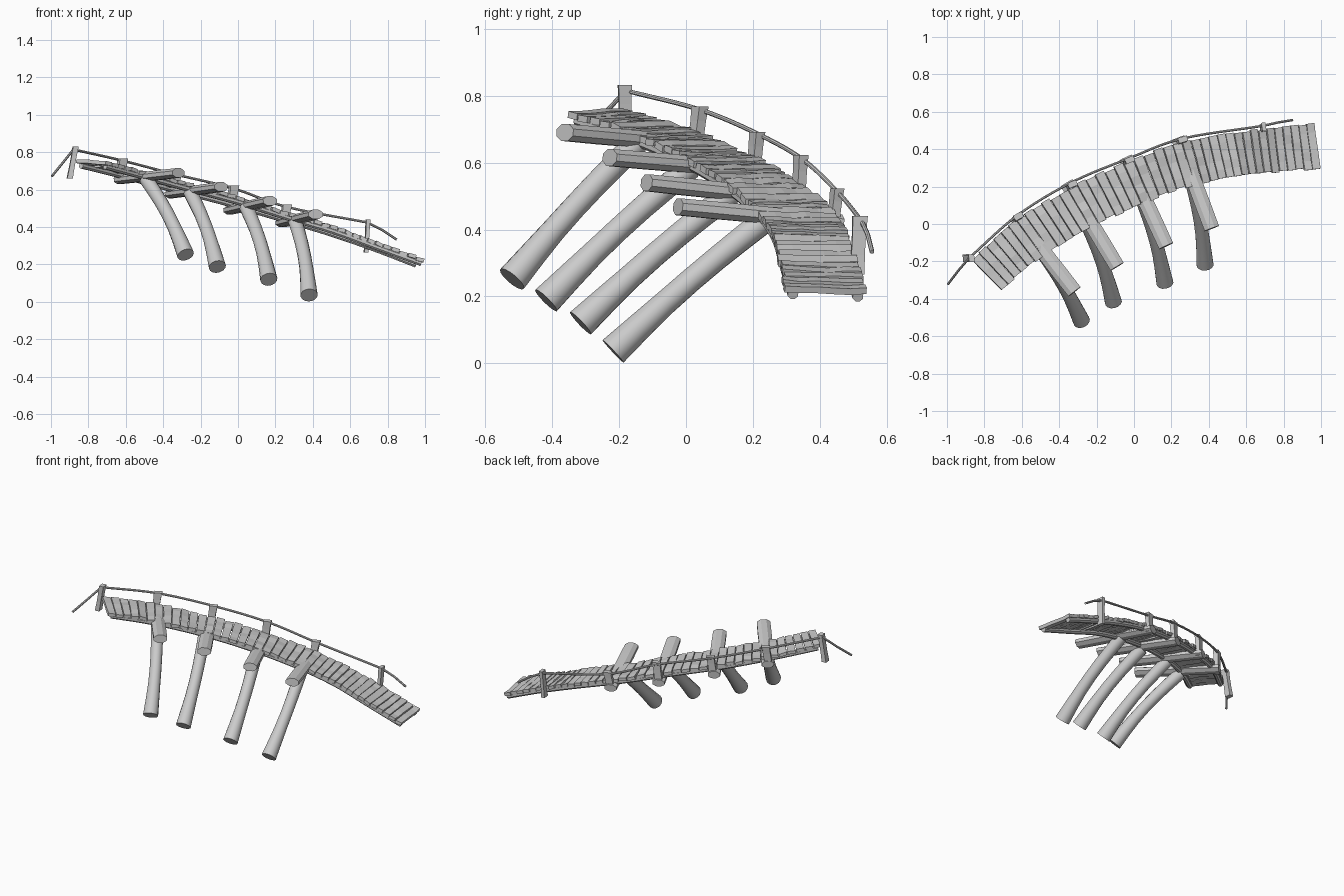
import bpy, bmesh, math, random
from mathutils import Vector as V

if "Cube" in bpy.data.objects:
    bpy.data.objects.remove(bpy.data.objects["Cube"])

random.seed(4)
UP = V((0, 0, 1))


def loft(name, rings_list, smooth=False):
    """Skin one or more lists of rings into a capped mesh object."""
    bm = bmesh.new()
    for rings in rings_list:
        vs = [[bm.verts.new(p) for p in r] for r in rings]
        n = len(vs[0])
        for a, b in zip(vs, vs[1:]):
            for i in range(n):
                bm.faces.new((a[i], a[(i + 1) % n], b[(i + 1) % n], b[i]))
        bm.faces.new(vs[0][::-1])
        bm.faces.new(vs[-1])
    bmesh.ops.recalc_face_normals(bm, faces=bm.faces)
    me = bpy.data.meshes.new(name)
    bm.to_mesh(me)
    bm.free()
    ob = bpy.data.objects.new(name, me)
    bpy.context.collection.objects.link(ob)
    if smooth:
        bpy.ops.object.select_all(action='DESELECT')
        ob.select_set(True)
        bpy.context.view_layer.objects.active = ob
        bpy.ops.object.shade_smooth_by_angle(angle=math.radians(40))
    return ob


def spline(pts, t):
    """Catmull-Rom point at t in 0..1."""
    n = len(pts) - 1
    i = min(int(t * n), n - 1)
    u = t * n - i
    b, c = pts[i], pts[i + 1]
    a = pts[i - 1] if i else 2 * b - c
    d = pts[i + 2] if i + 2 <= n else 2 * c - b
    return 0.5 * (2 * b + (c - a) * u + (2 * a - 5 * b + 4 * c - d) * u * u
                  + (3 * b - a - 3 * c + d) * u ** 3)


def tube(path, radii, sides, flat=1.0):
    """Rings along a path; flat squashes the height of the section."""
    rings = []
    for i, p in enumerate(path):
        d = (path[min(i + 1, len(path) - 1)] - path[max(i - 1, 0)]).normalized()
        s = d.cross(UP).normalized()
        h = s.cross(d)
        ring = []
        for k in range(sides):
            a = 2 * math.pi * (k + 0.5) / sides
            ring.append(p + s * math.cos(a) * radii[i] + h * math.sin(a) * radii[i] * flat)
        rings.append(ring)
    return rings


# deck edges: matching inner and outer points
inner = [V(p) for p in [(-.71, -.35, .757), (-.50, -.18, .70), (-.26, -.03, .635), (0, .09, .565),
                        (.27, .195, .48), (.52, .25, .405), (.75, .275, .32), (1.0, .30, .23)]]
outer = [V(p) for p in [(-.87, -.19, .762), (-.64, .01, .705), (-.38, .17, .635), (-.10, .305, .565),
                        (.20, .42, .48), (.47, .48, .40), (.72, .51, .315), (.965, .54, .22)]]


def deck(t, w):
    return spline(inner, t).lerp(spline(outer, t), w)


# planks, slightly bent and uneven
COUNT = 40
planks = []
for i in range(COUNT):
    t0, t1 = (i + 0.05) / COUNT, (i + 0.95) / COUNT
    e0, e1 = random.uniform(-.03, .03), 1 + random.uniform(-.03, .03)
    tilt = random.uniform(-.004, .004)
    rings = []
    for k in range(6):
        w = e0 + (e1 - e0) * k / 5
        a, b = deck(t0, w), deck(t1, w)
        j = random.uniform(-.003, .003)
        n = (b - a).cross(deck(t0, 1) - deck(t0, 0)).normalized()
        a = a + n * (j + tilt)
        b = b + n * (j - tilt)
        rings.append([a, b, b - n * .02, a - n * .02])
    planks.append(rings)
loft("deck_planks", planks)

# long stringers under both deck edges
for name, w in (("inner_stringer", .09), ("outer_stringer", .9)):
    path = [deck(.01 + .98 * i / 28, w) - UP * .028 for i in range(29)]
    loft(name, [tube(path, [.017] * 29, 8)], True)

# cross beams: near end, far end
beams = [((-.318, -.362, .69), (-.635, .045, .653)), ((-.09, -.228, .615), (-.36, .22, .577)),
         ((.172, -.118, .54), (-.045, .355, .49)), ((.416, -.024, .468), (.235, .46, .422))]
# stilts: foot, head
stilts = [((-.28, -.52, .252), (-.49, -.15, .655)), ((-.11, -.418, .188), (-.255, .01, .585)),
          ((.165, -.315, .12), (.045, .13, .505)), ((.38, -.218, .036), (.305, .245, .435))]
for i, (a, b) in enumerate(beams):
    a, b = V(a), V(b)
    path = [a.lerp(b, k / 4) for k in range(5)]
    loft(f"cross_beam_{i + 1}", [tube(path, [.044, .045, .044, .042, .04], 8, .62)])
for i, (a, b) in enumerate(stilts):
    a, b = V(a), V(b)
    bow = V((.012, 0, .012))
    path = [a.lerp(b, k / 6) + bow * math.sin(math.pi * k / 6) for k in range(7)]
    loft(f"stilt_{i + 1}", [tube(path, [.046, .041, .037, .036, .036, .037, .038], 14)], True)

# railing posts: bottom, top, width along deck, depth, turn
posts = [((-.90, -.182, .66), (-.868, -.183, .832), .03, .04, .1),
         ((-.63, .025, .635), (-.617, .042, .768), .05, .032, .5),
         ((-.345, .20, .56), (-.328, .213, .692), .05, .03, .45),
         ((-.038, .335, .475), (-.022, .343, .622), .05, .03, .4),
         ((.243, .437, .405), (.262, .452, .522), .05, .03, .3),
         ((.685, .51, .265), (.695, .52, .44), .022, .045, .12)]
for i, (a, b, w, d, turn) in enumerate(posts):
    a, b = V(a), V(b)
    s = V((math.cos(turn), math.sin(turn), 0))
    f = V((-s.y, s.x, 0))
    rings = []
    for k in range(4):
        c = a.lerp(b, k / 3)
        g = 1 - .12 * math.sin(math.pi * k / 3)
        rings.append([c + s * w / 2 * g * x + f * d / 2 * g * y
                      for x, y in ((-1, -1), (1, -1), (1, 1), (-1, 1))])
    loft(f"railing_post_{i + 1}", [rings])

# rope over the posts with loose ends
knots = [V(p) for p in [(-.88, -.18, .815), (-.625, .045, .757), (-.335, .222, .682),
                        (-.025, .352, .607), (.26, .457, .508), (.69, .525, .425)]]
path = [V((-.995, -.322, .672)), V((-.94, -.25, .74))]
path += [spline(knots, i / 30) for i in range(31)]
path += [V((.77, .543, .385)), V((.848, .556, .333))]
loft("rope", [tube(path, [.007] * len(path), 8)], True)
